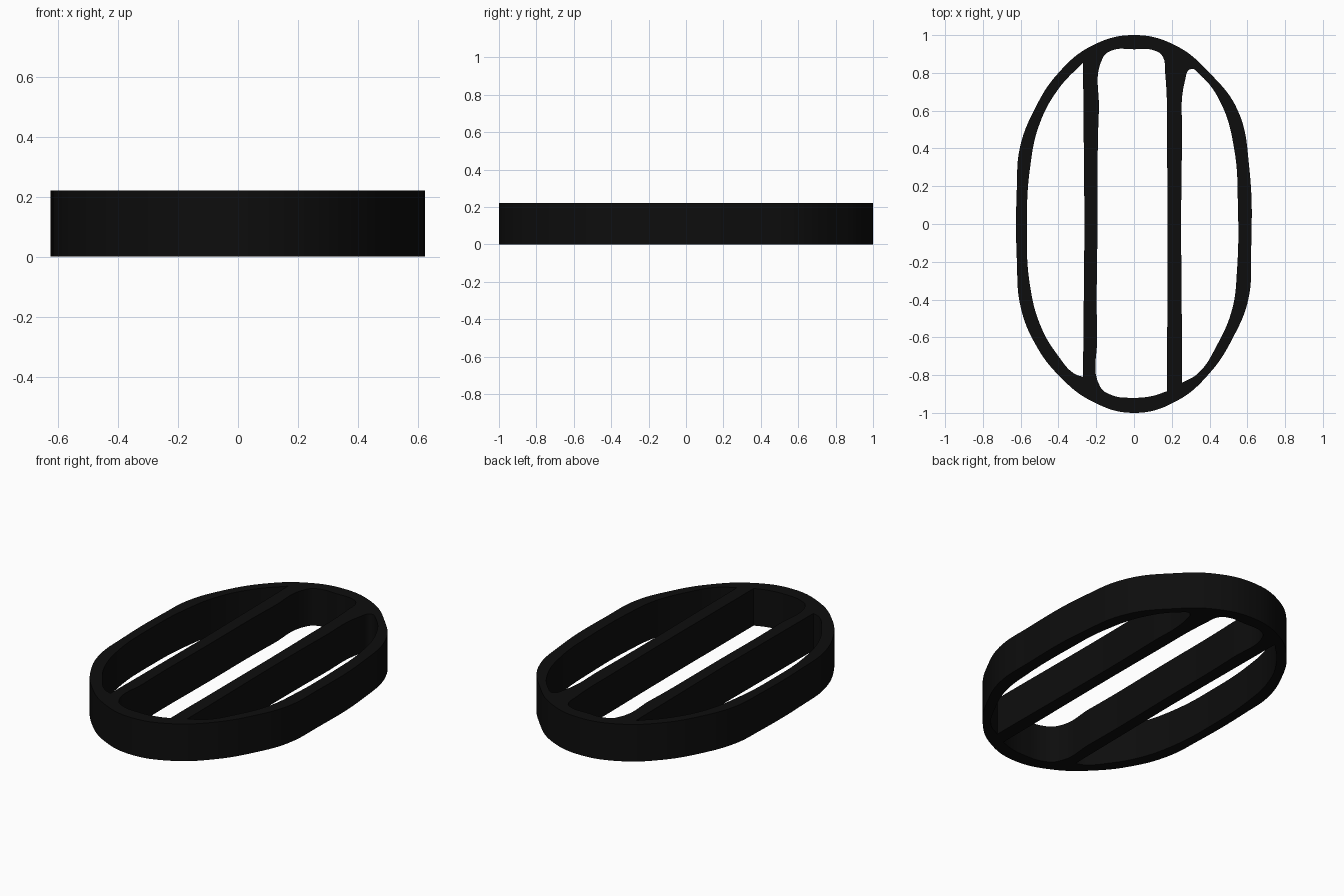
import bpy, bmesh, math

HEIGHT = 0.22

default_cube = bpy.data.objects.get("Cube")
if default_cube:
    bpy.data.objects.remove(default_cube, do_unlink=True)

# Near-black plastic
black = bpy.data.materials.new("matte_black")
black.use_nodes = True
color = (0.004, 0.004, 0.004, 1)
black.diffuse_color = color
black.node_tree.nodes["Principled BSDF"].inputs["Base Color"].default_value = color


def add_loop(curve, points, corners=()):
    """Closed smooth spline; the listed point indices stay sharp."""
    spline = curve.splines.new("BEZIER")
    spline.bezier_points.add(len(points) - 1)
    spline.use_cyclic_u = True
    for knot, (x, y) in zip(spline.bezier_points, points):
        knot.co = (x, y, 0)
    for index, knot in enumerate(spline.bezier_points):
        kind = "VECTOR" if index in corners else "AUTO"
        knot.handle_left_type = kind
        knot.handle_right_type = kind


profile = bpy.data.curves.new("grille_profile", "CURVE")
profile.dimensions = "2D"
profile.fill_mode = "BOTH"
profile.extrude = HEIGHT / 2
profile.resolution_u = 8

# Outer rim, anticlockwise from the back
add_loop(profile, [
    (0, 1), (-.22, .945), (-.4, .8), (-.53, .6), (-.605, .4), (-.62, .2),
    (-.62, -.2), (-.6, -.44), (-.52, -.64), (-.4, -.8), (-.22, -.94),
    (0, -1), (.22, -.94), (.4, -.79), (.53, -.59), (.605, -.4),
    (.62, -.15), (.61, .3), (.55, .6), (.4, .8), (.22, .945)])

# Right side opening, pointed at both ends against the bar
add_loop(profile, [
    (-.27, .855), (-.4, .715), (-.5, .53), (-.55, .3), (-.567, 0),
    (-.55, -.33), (-.49, -.55), (-.4, -.7), (-.32, -.79), (-.27, -.81),
    (-.262, 0)], corners=(0, 9, 10))

# Middle opening, with one square corner
add_loop(profile, [
    (0, .925), (-.12, .918), (-.165, .88), (-.186, .6), (-.193, 0),
    (-.195, -.6), (-.18, -.86), (-.12, -.905), (0, -.92), (.1, -.91),
    (.175, -.885), (.175, .4), (.165, .8), (.15, .89), (.11, .918)],
    corners=(10,))

# Left side opening, rounded at the back and pointed at the front
add_loop(profile, [
    (.3, .82), (.27, .76), (.255, .45), (.255, -.84), (.34, -.79),
    (.44, -.64), (.52, -.45), (.545, -.25), (.55, .1), (.53, .4),
    (.46, .64), (.35, .79)], corners=(3,))

# Turn the extruded profile into one welded solid
helper = bpy.data.objects.new("profile_helper", profile)
bpy.context.collection.objects.link(helper)
bpy.context.view_layer.update()
evaluated = helper.evaluated_get(bpy.context.evaluated_depsgraph_get())
mesh = bpy.data.meshes.new_from_object(evaluated)
bpy.data.objects.remove(helper, do_unlink=True)

bm = bmesh.new()
bm.from_mesh(mesh)
bmesh.ops.remove_doubles(bm, verts=bm.verts, dist=0.0001)
bmesh.ops.translate(bm, verts=bm.verts, vec=(0, 0, HEIGHT / 2))
bmesh.ops.recalc_face_normals(bm, faces=bm.faces)
bm.to_mesh(mesh)
bm.free()
mesh.materials.clear()
mesh.materials.append(black)

grille = bpy.data.objects.new("oval_frame_with_bars", mesh)
bpy.context.collection.objects.link(grille)
bpy.ops.object.select_all(action="DESELECT")
grille.select_set(True)
bpy.context.view_layer.objects.active = grille
bpy.ops.object.shade_smooth_by_angle(angle=math.radians(30))
